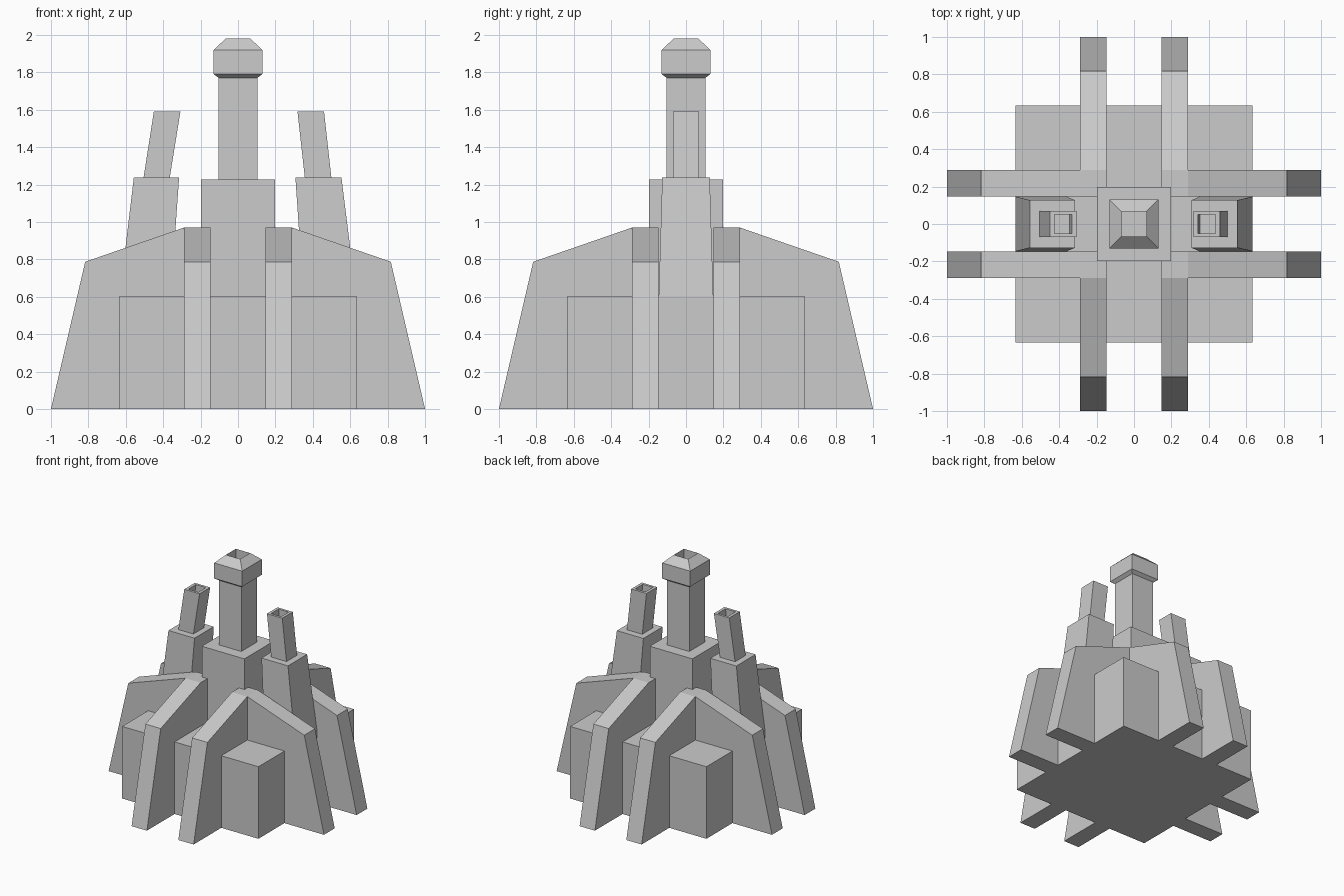
import bpy, bmesh

if "Cube" in bpy.data.objects:
    bpy.data.objects.remove(bpy.data.objects["Cube"])


def make_object(name, bm):
    bmesh.ops.recalc_face_normals(bm, faces=bm.faces)
    mesh = bpy.data.meshes.new(name)
    bm.to_mesh(mesh)
    bm.free()
    obj = bpy.data.objects.new(name, mesh)
    bpy.context.collection.objects.link(obj)
    return obj


def stack(name, rings):
    """Loft rectangular rings (x_min, x_max, half_depth, z); caps both ends.
    Rings that turn back down make a hollow mouth."""
    bm = bmesh.new()
    loops = [[bm.verts.new(p) for p in
              ((x0, -d, z), (x1, -d, z), (x1, d, z), (x0, d, z))]
             for x0, x1, d, z in rings]
    for a, b in zip(loops, loops[1:]):
        for i in range(4):
            j = (i + 1) % 4
            bm.faces.new((a[i], a[j], b[j], b[i]))
    bm.faces.new(loops[0][::-1])
    bm.faces.new(loops[-1])
    return make_object(name, bm)


def square(half, z):
    return (-half, half, half, z)


def fin(name, inner, sx, sy, swap):
    """Buttress plate running outwards along x (or y when swapped)."""
    profile = [(inner, 0), (1, 0), (0.817, 0.787), (0.288, 0.97)]
    if inner < 0.288:
        profile.append((inner, 0.97))
    bm = bmesh.new()
    sides = []
    for t in (0.146, 0.288):
        pts = [(t, u, z) if swap else (u, t, z) for u, z in profile]
        sides.append([bm.verts.new((x * sx, y * sy, z)) for x, y, z in pts])
    a, b = sides
    bm.faces.new(a)
    bm.faces.new(b[::-1])
    for i in range(len(a)):
        j = (i + 1) % len(a)
        bm.faces.new((a[i], b[i], b[j], a[j]))
    return make_object(name, bm)


# Base block and central tower
stack("base_block", [square(0.633, 0), square(0.633, 0.605)])
stack("central_tower", [square(0.198, 0.6), square(0.198, 1.228)])

# Central chimney with flared hollow cap
stack("central_chimney", [square(0.103, 1.22), square(0.103, 1.77),
                          square(0.13, 1.79), square(0.13, 1.92),
                          square(0.066, 1.98), square(0.066, 1.86)])

# Eight buttress fins, two in each corner
for sx in (-1, 1):
    for sy in (-1, 1):
        fin("side_fin", 0.146, sx, sy, False)
        fin("front_back_fin", 0.288, sx, sy, True)

# Tapered side towers
stack("left_tower", [(-0.633, -0.36, 0.146, 0.6), (-0.557, -0.315, 0.127, 1.237)])
stack("right_tower", [(0.35, 0.633, 0.146, 0.6), (0.307, 0.553, 0.127, 1.237)])

# Leaning hollow side chimneys
stack("left_chimney", [(-0.506, -0.366, 0.07, 1.23), (-0.45, -0.308, 0.07, 1.59),
                       (-0.426, -0.332, 0.05, 1.59), (-0.44, -0.346, 0.05, 1.48)])
stack("right_chimney", [(0.358, 0.50, 0.07, 1.23), (0.318, 0.46, 0.07, 1.59),
                        (0.342, 0.436, 0.05, 1.59), (0.354, 0.448, 0.05, 1.48)])
